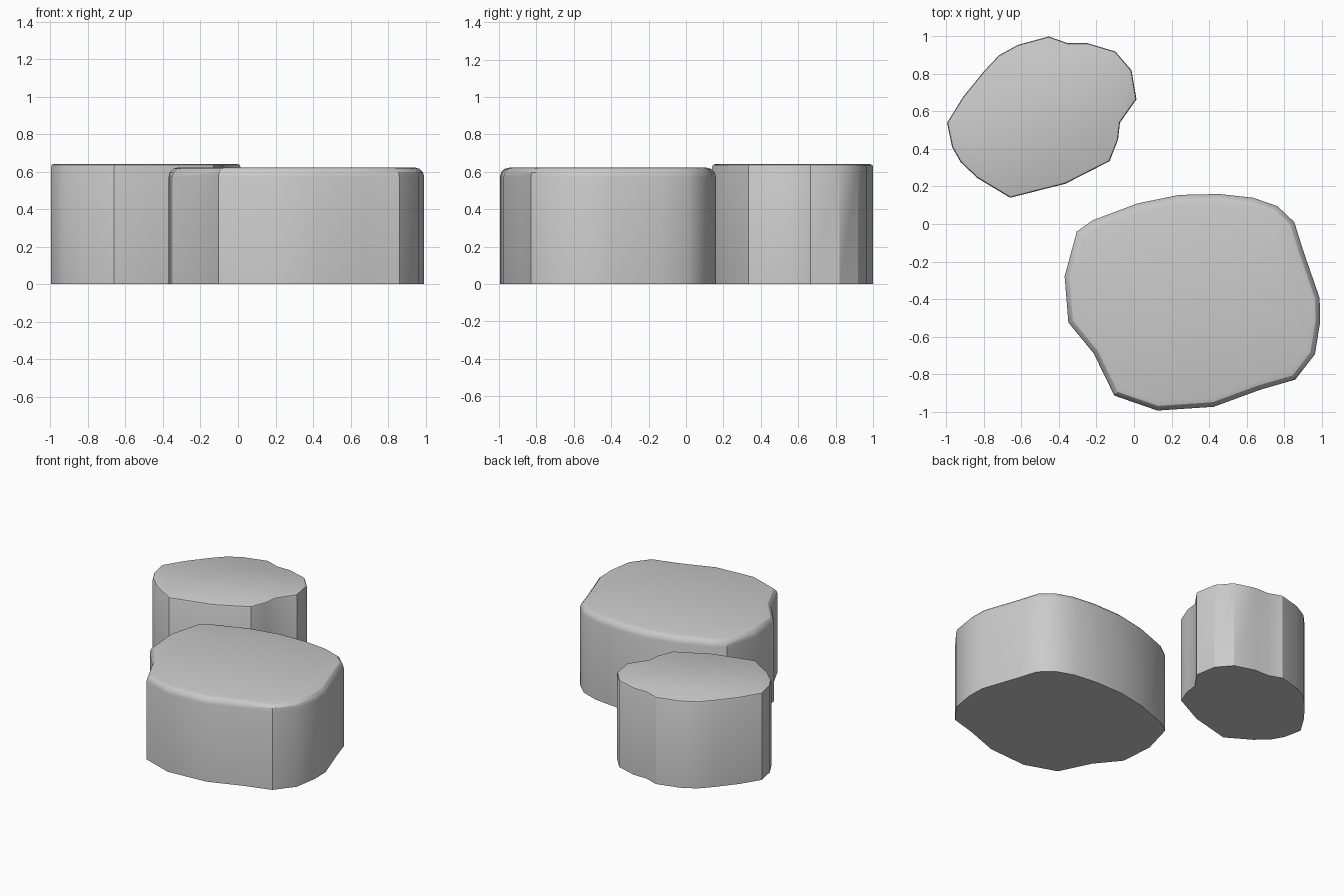
import bpy, bmesh, math

if "Cube" in bpy.data.objects:
    bpy.data.objects.remove(bpy.data.objects["Cube"])


def stone(name, outline, height, bevel, segments):
    """Flat-topped stone: outline extruded up, with a rounded top rim."""
    bm = bmesh.new()
    base = bm.faces.new([bm.verts.new((x, y, 0)) for x, y in outline])
    top = bmesh.ops.extrude_face_region(bm, geom=[base], use_keep_orig=True)["geom"]
    top_verts = [g for g in top if isinstance(g, bmesh.types.BMVert)]
    bmesh.ops.translate(bm, verts=top_verts, vec=(0, 0, height))
    bmesh.ops.recalc_face_normals(bm, faces=bm.faces[:])
    rim = [e for e in bm.edges if all(v.co.z > height / 2 for v in e.verts)]
    bmesh.ops.bevel(bm, geom=rim, offset=bevel, offset_type='OFFSET',
                    segments=segments, profile=0.5, affect='EDGES')
    bmesh.ops.recalc_face_normals(bm, faces=bm.faces[:])
    mesh = bpy.data.meshes.new(name)
    bm.to_mesh(mesh)
    bm.free()
    obj = bpy.data.objects.new(name, mesh)
    bpy.context.collection.objects.link(obj)
    bpy.ops.object.select_all(action='DESELECT')
    obj.select_set(True)
    bpy.context.view_layer.objects.active = obj
    bpy.ops.object.shade_smooth_by_angle(angle=math.radians(30))
    return obj


# Small stone at the back left, with a crisp rim
stone("small_stone", [
    (-0.455, 1.0), (-0.62, 0.955), (-0.72, 0.90), (-0.80, 0.815), (-0.91, 0.68),
    (-0.997, 0.54), (-0.97, 0.41), (-0.925, 0.33), (-0.835, 0.245), (-0.66, 0.14),
    (-0.365, 0.215), (-0.13, 0.335), (-0.085, 0.45), (-0.075, 0.54), (0.013, 0.665),
    (-0.013, 0.82), (-0.10, 0.92), (-0.25, 0.965), (-0.355, 0.965)],
    0.64, 0.014, 2)

# Large stone at the front right, with a softer rim
stone("large_stone", [
    (-0.305, -0.04), (-0.37, -0.28), (-0.35, -0.525), (-0.215, -0.69),
    (-0.105, -0.915), (0.125, -0.995), (0.425, -0.975), (0.67, -0.885),
    (0.86, -0.83), (0.965, -0.695), (0.993, -0.52), (0.99, -0.395),
    (0.90, -0.135), (0.855, 0.01), (0.765, 0.095), (0.635, 0.14),
    (0.455, 0.16), (0.24, 0.155), (0.02, 0.11), (-0.22, 0.02)],
    0.622, 0.05, 3)
